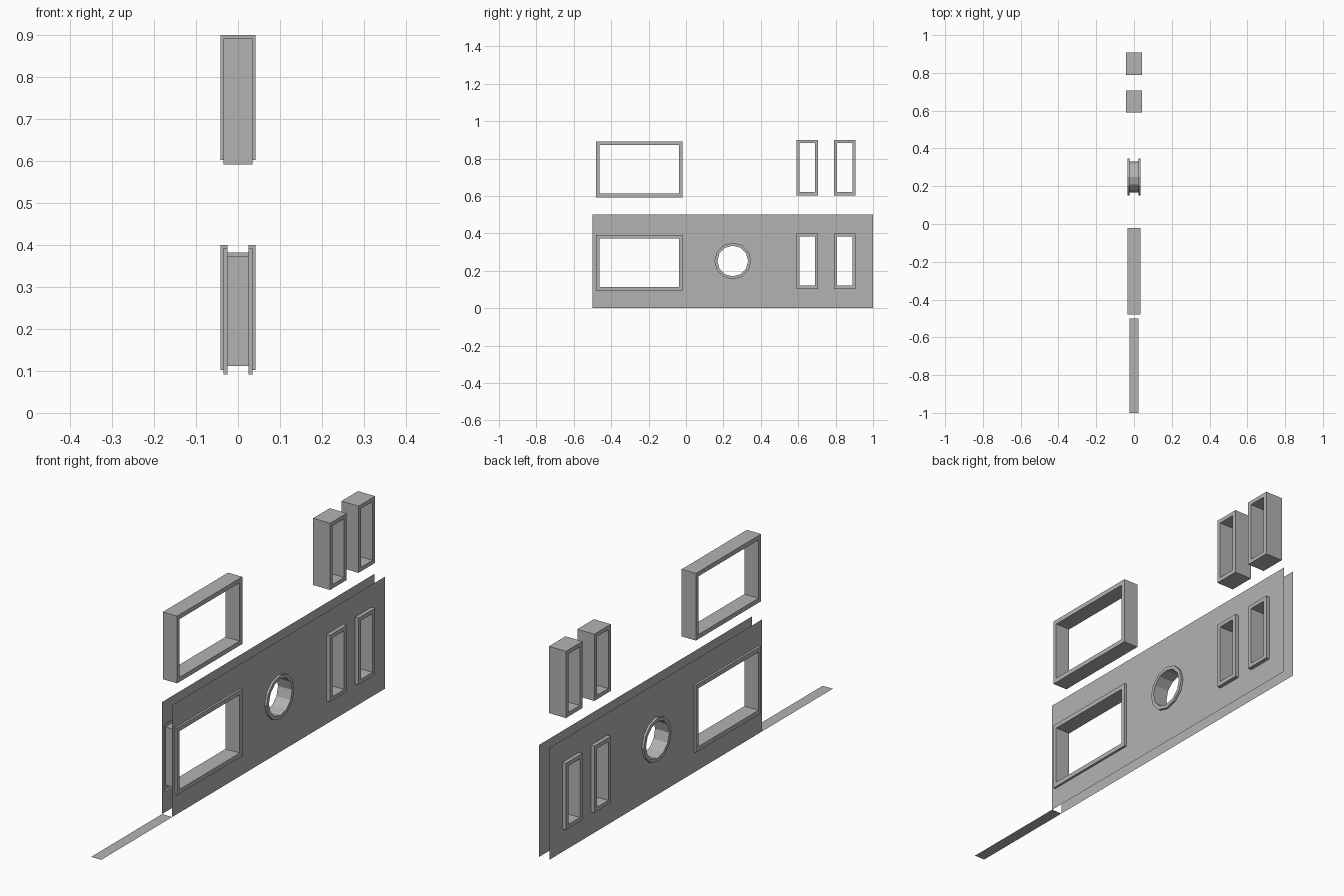
import bpy, bmesh, math
from mathutils import Vector

if "Cube" in bpy.data.objects:
    bpy.data.objects.remove(bpy.data.objects["Cube"])

grey = bpy.data.materials.new("plain_grey")
grey.diffuse_color = (0.45, 0.45, 0.45, 1)
grey.use_nodes = True
grey.node_tree.nodes["Principled BSDF"].inputs["Base Color"].default_value = grey.diffuse_color
WALL_X = 0.025


def rect(y0, y1, z0, z1):
    return [(y0, z0), (y1, z0), (y1, z1), (y0, z1)]


def circle(cy, cz, r, n=12):
    return [(cy + r * math.cos(2 * math.pi * i / n),
             cz + r * math.sin(2 * math.pi * i / n)) for i in range(n)]


def ring(bm, pts, x):
    return [bm.verts.new((x, y, z)) for y, z in pts]


def bridge(bm, a, b):
    n = len(a)
    for i in range(n):
        j = (i + 1) % n
        bm.faces.new((a[i], a[j], b[j], b[i]))


def finish(bm, name):
    me = bpy.data.meshes.new(name)
    bm.to_mesh(me)
    bm.free()
    me.materials.append(grey)
    ob = bpy.data.objects.new(name, me)
    bpy.context.collection.objects.link(ob)
    return ob


def solid_frame(name, outer, inner, depth):
    """Closed frame standing free, open through x."""
    bm = bmesh.new()
    o0, o1 = ring(bm, outer, -depth), ring(bm, outer, depth)
    i0, i1 = ring(bm, inner, -depth), ring(bm, inner, depth)
    for a, b in ((o0, o1), (o1, i1), (i1, i0), (i0, o0)):
        bridge(bm, a, b)
    bmesh.ops.recalc_face_normals(bm, faces=bm.faces)
    finish(bm, name)


def fitted_frame(name, outer, inner, depth):
    """Raised trim on both wall sheets, joined by a lining tube."""
    bm = bmesh.new()
    fronts = []
    for s in (-1, 1):
        back = ring(bm, outer, s * WALL_X)
        front = ring(bm, outer, s * depth)
        hole = ring(bm, inner, s * depth)
        pairs = ((back, front), (front, hole))
        for a, b in pairs if s > 0 else [(q, p) for p, q in pairs]:
            bridge(bm, a, b)
        # lining runs from the trim to the sheet
        lip = ring(bm, inner, s * WALL_X)
        bridge(bm, *((hole, lip) if s > 0 else (lip, hole)))
        fronts.append(lip)
    bridge(bm, fronts[1], fronts[0])
    finish(bm, name)


# Openings: name, outer outline, inner outline, half depth
B = 0.018
openings = [("window", rect(-0.48, -0.02, 0.092, 0.392),
             rect(-0.48 + B, -0.02 - B, 0.092 + B + 0.002, 0.392 - B - 0.002), 0.035)]
for tag, y in (("near", 0.59), ("far", 0.79)):
    openings.append(("narrow_window_" + tag, rect(y, y + 0.117, 0.102, 0.4),
                     rect(y + B, y + 0.117 - B, 0.102 + B, 0.4 - B), 0.042))

# Spare frames floating above the wall
for name, o, i, d in openings:
    up = [[(y, z + 0.5) for y, z in p] for p in (o, i)]
    solid_frame("spare_" + name + "_frame", up[0], up[1], d)

openings.append(("porthole", circle(0.25, 0.252, 0.098), circle(0.25, 0.252, 0.082), 0.035))
for name, o, i, d in openings:
    fitted_frame(name + "_trim", o, i, d)

# Two thin wall sheets with cut openings
for s, name in ((-1, "wall_sheet_left"), (1, "wall_sheet_right")):
    bm = bmesh.new()
    for pts in [rect(-0.5, 1, 0, 0.5)] + [op[1] for op in openings]:
        v = ring(bm, pts, s * WALL_X)
        for k in range(len(v)):
            bm.edges.new((v[k - 1], v[k]))
    bmesh.ops.triangle_fill(bm, edges=bm.edges[:], use_beauty=True,
                            use_dissolve=False, normal=Vector((s, 0, 0)))
    bm.normal_update()
    for f in bm.faces:
        if f.normal.x * s < 0:
            f.normal_flip()
    finish(bm, name)

# Flat strip on the ground
bm = bmesh.new()
bm.faces.new([bm.verts.new((x, y, 0)) for x, y in
              ((-WALL_X, -1), (WALL_X, -1), (WALL_X, -0.5), (-WALL_X, -0.5))])
finish(bm, "ground_strip")
